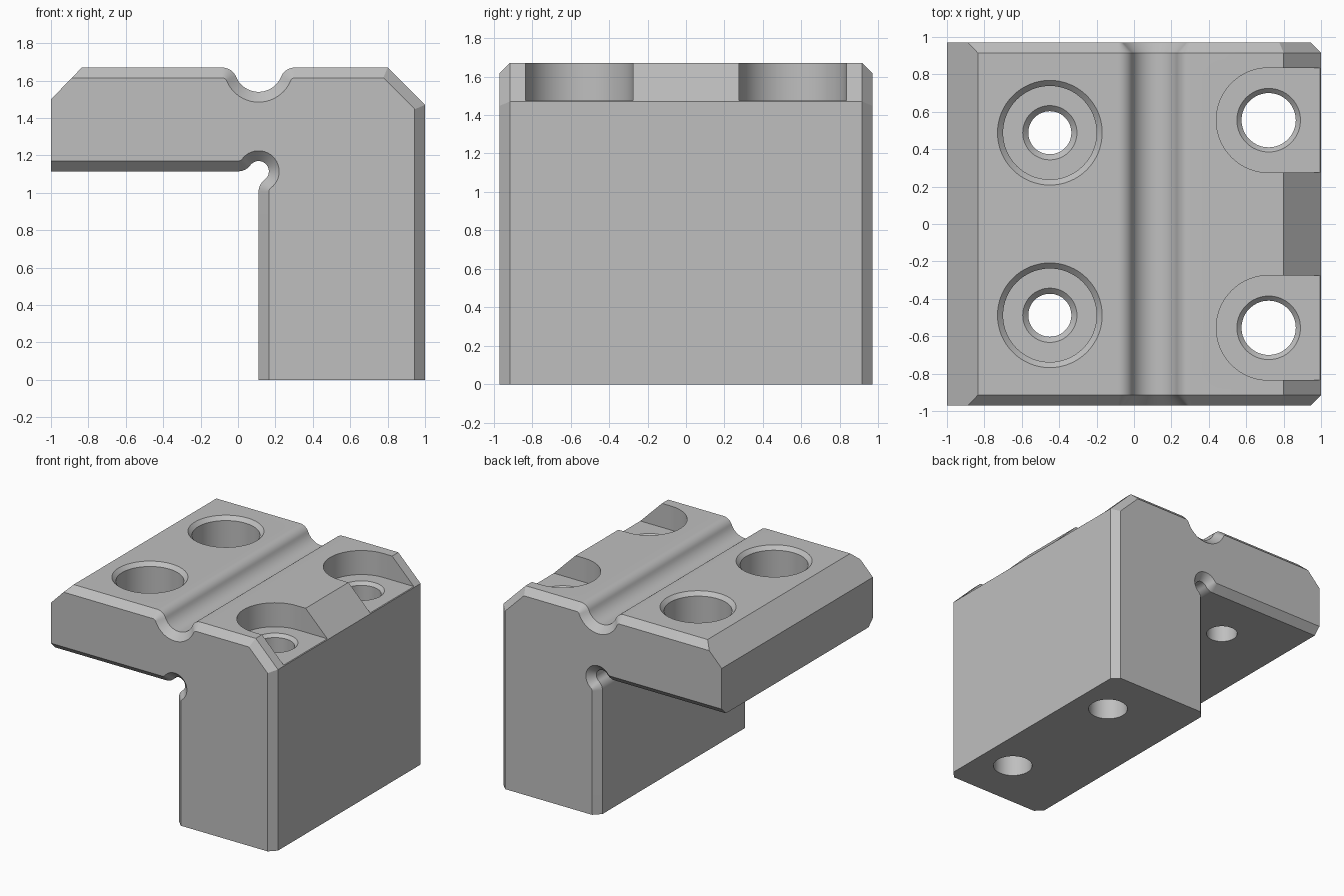
import bpy, bmesh
from math import sin, cos, radians, pi
from mathutils import Vector

cube = bpy.data.objects.get("Cube")
if cube:
    bpy.data.objects.remove(cube, do_unlink=True)

CHAMFER = 0.055
HALF_DEPTH = 0.97
TOP = 1.67

# Single bare-metal colour
metal = bpy.data.materials.new("light grey metal")
metal.use_nodes = True
grey = (0.52, 0.52, 0.52, 1)
metal.diffuse_color = grey
metal.node_tree.nodes["Principled BSDF"].inputs["Base Color"].default_value = grey


def arc(cx, cz, r, start, end, steps=10):
    angles = [radians(start + (end - start) * i / steps) for i in range(steps + 1)]
    return [Vector((cx + r * cos(a), cz + r * sin(a))) for a in angles]


def inset(points, keep_edge):
    """Move each edge inward by the chamfer, except those kept in place."""
    n = len(points)
    lines = []
    for i, p in enumerate(points):
        q = points[(i + 1) % n]
        d = (q - p).normalized()
        normal = Vector((-d.y, d.x))
        lines.append((p + normal * (0 if keep_edge(p, q) else CHAMFER), d))
    result = []
    for i in range(n):
        (p, d), (q, e) = lines[i - 1], lines[i]
        t = (q - p).cross(e) / d.cross(e)
        result.append(p + d * t)
    return result


def loft(name, rings):
    """Closed solid through a list of matching rings of 3D points."""
    bm = bmesh.new()
    rows = [[bm.verts.new(p) for p in ring] for ring in rings]
    n = len(rows[0])
    for a, b in zip(rows, rows[1:]):
        for i in range(n):
            j = (i + 1) % n
            bm.faces.new((a[i], a[j], b[j], b[i]))
    bm.faces.new(rows[0])
    bm.faces.new(rows[-1])
    bmesh.ops.recalc_face_normals(bm, faces=bm.faces)
    mesh = bpy.data.meshes.new(name)
    bm.to_mesh(mesh)
    bm.free()
    mesh.materials.append(metal)
    obj = bpy.data.objects.new(name, mesh)
    bpy.context.collection.objects.link(obj)
    return obj


def round_cutter(name, x, y, profile, sides=64):
    """Turned cutter from (radius, height) pairs."""
    return loft(name, [[(x + r * cos(2 * pi * i / sides), y + r * sin(2 * pi * i / sides), z)
                        for i in range(sides)] for r, z in profile])


# Side profile: leg, sloped corner, top groove, arm, relief notch
profile = [Vector(p) for p in ((0.11, 0), (1, 0), (1, 1.47), (0.8, TOP))]
profile += arc(0.304, 1.59, 0.08, 90, 157.6)
profile += arc(0.11, TOP, 0.13, -22.4, -157.6, 20)[1:-1]
profile += arc(-0.084, 1.59, 0.08, 22.4, 90)
profile += [Vector(p) for p in ((-0.835, TOP), (-1, 1.5), (-1, 1.115))]
profile += arc(0, 1.1977, 0.0827, -90, -37)
profile += arc(0.11, 1.115, 0.055, 143, -53, 24)[1:-1]
profile += arc(0.1927, 1.005, 0.0827, 127, 180)


def unchamfered(p, q):
    foot = p.y == 0 and q.y == 0
    arm_end = p.x < -0.8 and q.x < -0.8
    return foot or arm_end


# Body with chamfered front and back outlines
small = inset(profile, unchamfered)
sections = ((small, -HALF_DEPTH), (profile, CHAMFER - HALF_DEPTH),
            (profile, HALF_DEPTH - CHAMFER), (small, HALF_DEPTH))
body = loft("angle_bracket", [[(p.x, y, p.y) for p in pts] for pts, y in sections])

# Cutters for the arm bolt holes, leg bolt holes and open pockets
cutters = []
for side in (-1, 1):
    cutters.append(round_cutter("arm_bolt_hole", -0.45, side * 0.488, [
        (0.115, 1.0), (0.115, 1.34), (0.145, 1.37), (0.25, 1.37),
        (0.25, TOP - 0.03), (0.28, TOP), (0.28, 1.8)]))
    cy = side * 0.555
    outline = [(p.x, p.y) for p in arc(0.72, cy, 0.28, 90, 270, 40)]
    outline += [(1.2, cy - 0.28), (1.2, cy + 0.28)]
    cutters.append(loft("open_pocket", [[(x, y, z) for x, y in outline] for z in (1.475, 1.9)]))
    cutters.append(round_cutter("leg_bolt_hole", 0.72, cy, [
        (0.145, -0.1), (0.145, 1.45), (0.17, 1.475), (0.17, 1.6)]))

for cutter in cutters:
    cutter.hide_render = True
    mod = body.modifiers.new(cutter.name, "BOOLEAN")
    mod.operation = "DIFFERENCE"
    mod.solver = "EXACT"
    mod.object = cutter

bpy.context.view_layer.update()
bpy.ops.object.select_all(action="DESELECT")
body.select_set(True)
bpy.context.view_layer.objects.active = body
for mod in list(body.modifiers):
    bpy.ops.object.modifier_apply(modifier=mod.name)
for cutter in cutters:
    bpy.data.objects.remove(cutter, do_unlink=True)

bpy.ops.object.shade_smooth_by_angle(angle=radians(30))
